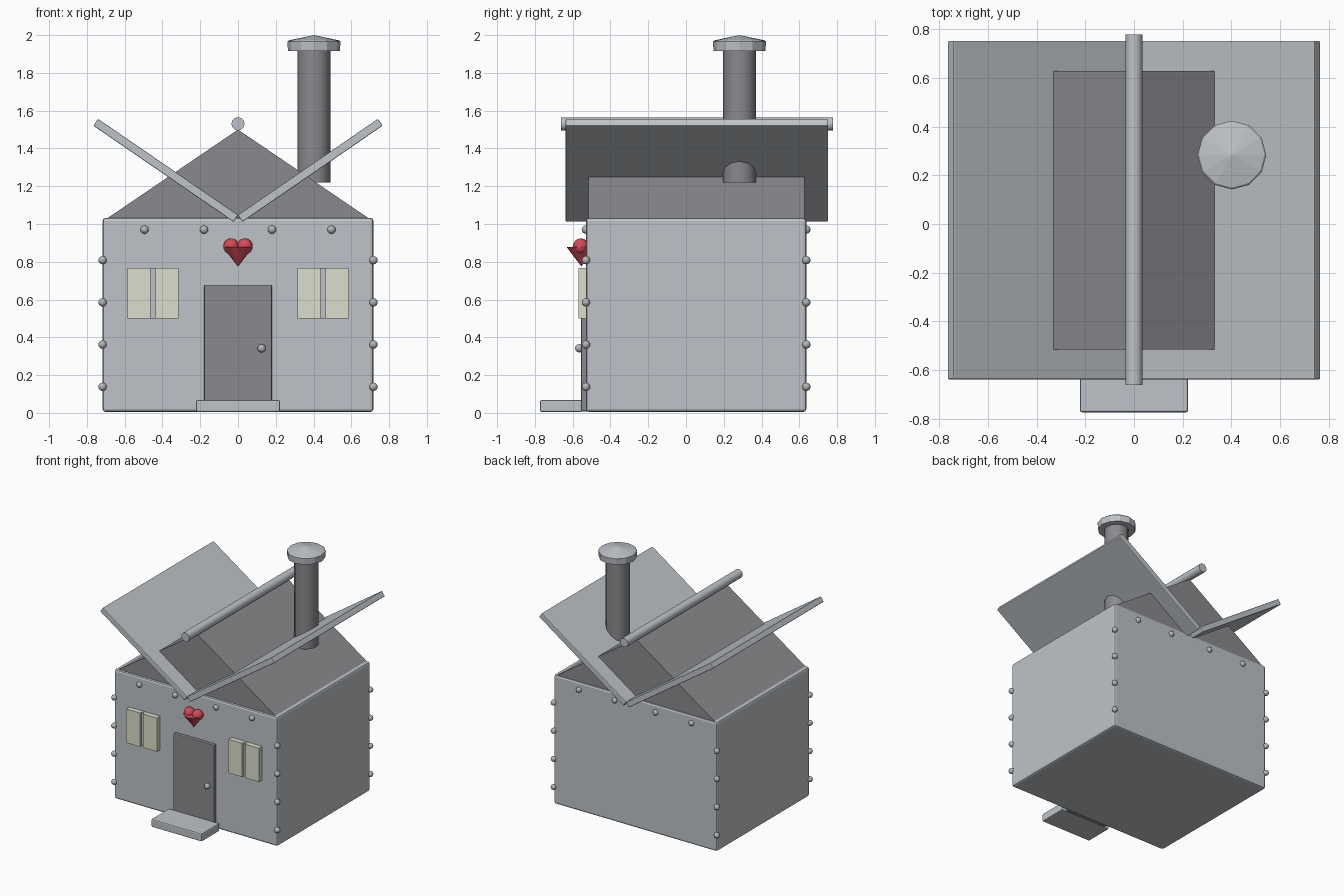
import bpy, bmesh, math
from mathutils import Matrix

if "Cube" in bpy.data.objects:
    bpy.data.objects.remove(bpy.data.objects["Cube"])


def material(name, rgb):
    m = bpy.data.materials.new(name)
    m.use_nodes = True
    m.diffuse_color = (*rgb, 1)
    m.node_tree.nodes["Principled BSDF"].inputs["Base Color"].default_value = (*rgb, 1)
    return m


LIGHT = material("light grey metal", (0.52, 0.55, 0.58))
DARK = material("dark grey metal", (0.255, 0.255, 0.275))
STUD = material("rivet grey", (0.45, 0.46, 0.48))
GLASS = material("pale window", (0.71, 0.73, 0.60))
RED = material("heart red", (0.65, 0.07, 0.10))


def finish(name, bm, mat, smooth=False):
    me = bpy.data.meshes.new(name)
    bmesh.ops.recalc_face_normals(bm, faces=bm.faces)
    bm.to_mesh(me)
    bm.free()
    me.materials.append(mat)
    ob = bpy.data.objects.new(name, me)
    bpy.context.collection.objects.link(ob)
    if smooth:
        bpy.ops.object.select_all(action="DESELECT")
        ob.select_set(True)
        bpy.context.view_layer.objects.active = ob
        bpy.ops.object.shade_smooth_by_angle(angle=math.radians(35))


def box(name, x, y, z, mat, bevel=0.0, matrix=Matrix()):
    """Box from (min, max) ranges, then moved by matrix."""
    bm = bmesh.new()
    bmesh.ops.create_cube(bm, size=1)
    for v in bm.verts:
        v.co = [(a + b) / 2 + c * (b - a) for (a, b), c in zip((x, y, z), v.co)]
    if bevel:
        bmesh.ops.bevel(bm, geom=bm.edges[:], offset=bevel, segments=2,
                        profile=0.5, affect="EDGES")
    bm.transform(matrix)
    finish(name, bm, mat)


def lathe(name, profile, matrix, mat, sides=12, smooth=True):
    """Closed turned solid from (radius, height) points."""
    bm = bmesh.new()
    vs = [bm.verts.new((r, 0, h)) for r, h in profile]
    es = [bm.edges.new(p) for p in zip(vs, vs[1:])]
    bmesh.ops.spin(bm, geom=vs + es, cent=(0, 0, 0), axis=(0, 0, 1),
                   angle=math.tau, steps=sides)
    bmesh.ops.remove_doubles(bm, verts=bm.verts[:], dist=1e-4)
    bm.transform(matrix)
    finish(name, bm, mat, smooth)


def balls(name, centres, radius, mat):
    bm = bmesh.new()
    for c in centres:
        bmesh.ops.create_uvsphere(bm, u_segments=12, v_segments=8, radius=radius,
                                  matrix=Matrix.Translation(c))
    finish(name, bm, mat, True)


FRONT, BACK = -0.53, 0.637

# House body
box("house_body", (-0.717, 0.717), (FRONT, BACK), (0.005, 1.033), LIGHT, 0.016)

# Gable block under the roof
bm = bmesh.new()
tri = bm.faces.new([bm.verts.new((x, -0.515, z))
                    for x, z in ((-0.70, 1.025), (0.70, 1.025), (0, 1.50))])
ext = bmesh.ops.extrude_face_region(bm, geom=[tri])["geom"]
bmesh.ops.translate(bm, vec=(0, 1.143, 0),
                    verts=[g for g in ext if isinstance(g, bmesh.types.BMVert)])
finish("gable", bm, DARK)

# Upturned roof panels
for side, s in (("left", 1), ("right", -1)):
    tilt = Matrix.Translation((s * 0.3825, 0.057, 1.284)) @ \
        Matrix.Rotation(-s * math.radians(34.46), 4, "Y")
    box(side + "_roof_panel", (-0.45, 0.45), (-0.695, 0.695), (-0.022, 0.022),
        LIGHT, 0.005, tilt)

# Ridge bar
lathe("ridge_bar", ((0, -0.72), (0.035, -0.72), (0.035, 0.72), (0, 0.72)),
      Matrix.Translation((0, 0.058, 1.53)) @ Matrix.Rotation(math.pi / 2, 4, "X"), LIGHT)

# Chimney and its faceted cap
at = Matrix.Translation((0.402, 0.283, 0))
lathe("chimney", ((0, 1.22), (0.088, 1.22), (0.088, 1.93), (0, 1.93)), at, DARK)
lathe("chimney_cap", ((0, 1.915), (0.137, 1.915), (0.141, 1.965), (0.134, 1.972), (0, 2.0)),
      at, LIGHT, smooth=False)

# Door, knob and step
box("door", (-0.179, 0.179), (-0.556, FRONT + 0.01), (0.008, 0.678), DARK, 0.006)
balls("door_knob", [(0.125, -0.565, 0.342)], 0.022, STUD)
box("door_step", (-0.222, 0.222), (-0.773, -0.55), (0.005, 0.068), LIGHT, 0.008)

# Windows with recessed centre bars
for side, s in (("left", 1), ("right", -1)):
    x = s * 0.449
    for k, d in (("inner", -s), ("outer", s)):
        a, b = sorted((x + d * 0.013, x + d * 0.135))
        box(f"{side}_{k}_window_pane", (a, b), (-0.57, FRONT + 0.01), (0.5, 0.768), GLASS)
    box(side + "_window_bar", (x - 0.013, x + 0.013), (-0.55, FRONT + 0.01),
        (0.5, 0.768), LIGHT)

# Rivets along the corners and the upper edges
spots = [(x, y, 0.138 + 0.2235 * i)
         for x in (-0.717, 0.717) for y in (FRONT, BACK) for i in range(4)]
spots += [(x, y, 0.97) for x in (-0.495, -0.18, 0.18, 0.495) for y in (FRONT, BACK)]
balls("rivets", spots, 0.022, STUD)

# Heart above the door
balls("heart_lobes", [(s * 0.036, -0.557, 0.882) for s in (-1, 1)], 0.042, RED)
lathe("heart_point", ((0, 0.775), (0.078, 0.878), (0, 0.878)),
      Matrix.Translation((0, -0.554, 0)), RED, smooth=False)
